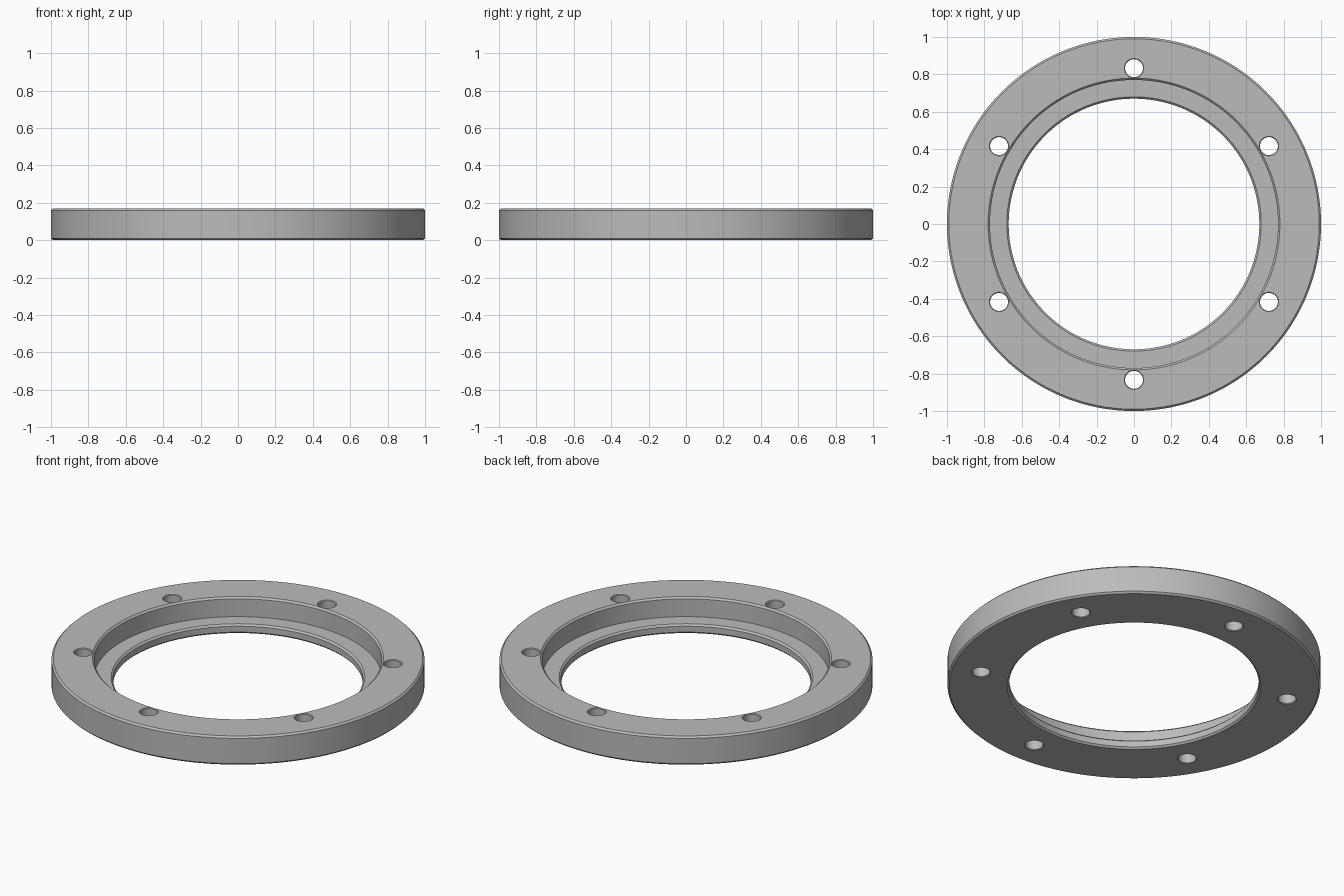
import bpy, bmesh
from math import cos, sin, radians, pi
from mathutils import Matrix, Vector

cube = bpy.data.objects.get("Cube")
if cube:
    bpy.data.objects.remove(cube, do_unlink=True)

HEIGHT, FLOOR, BEVEL = 0.17, 0.055, 0.01
OUTER, RECESS, BORE = 1.0, 0.77, 0.67
HOLE, HOLE_CIRCLE, HOLE_EDGE = 0.048, 0.833, 0.004

steel = bpy.data.materials.new("light_grey_metal")
steel.use_nodes = True
grey = (0.5, 0.5, 0.5, 1)
steel.diffuse_color = grey
steel.node_tree.nodes["Principled BSDF"].inputs["Base Color"].default_value = grey


def lathe(bm, profile, steps, centre=(0, 0)):
    """Revolve a closed (radius, height) profile about a vertical axis."""
    rings = []
    for i in range(steps):
        a = 2 * pi * i / steps
        rings.append([bm.verts.new((centre[0] + r * cos(a), centre[1] + r * sin(a), z))
                      for r, z in profile])
    n = len(profile)
    for i in range(steps):
        a, b = rings[i], rings[(i + 1) % steps]
        for j in range(n):
            k = (j + 1) % n
            bm.faces.new((a[j], b[j], b[k], a[k]))


def finish(bm, name):
    bmesh.ops.recalc_face_normals(bm, faces=bm.faces)
    mesh = bpy.data.meshes.new(name)
    bm.to_mesh(mesh)
    bm.free()
    mesh.materials.append(steel)
    obj = bpy.data.objects.new(name, mesh)
    bpy.context.collection.objects.link(obj)
    return obj


# Flange ring: chamfered rims, stepped recess and inner lip
bm = bmesh.new()
lathe(bm, [
    (BORE + BEVEL, 0), (OUTER - BEVEL, 0), (OUTER, BEVEL),
    (OUTER, HEIGHT - BEVEL), (OUTER - BEVEL, HEIGHT),
    (RECESS + BEVEL, HEIGHT), (RECESS, HEIGHT - BEVEL), (RECESS, FLOOR),
    (BORE + BEVEL, FLOOR), (BORE, FLOOR - BEVEL), (BORE, BEVEL),
], 192)
ring = finish(bm, "flange_ring")

# Bolt holes: six cutters, slightly flared at both faces
bm = bmesh.new()
flare = HOLE + 2 * HOLE_EDGE
for i in range(6):
    a = radians(30 + 60 * i)
    cx, cy = HOLE_CIRCLE * cos(a), HOLE_CIRCLE * sin(a)
    levels = [(flare, -HOLE_EDGE), (HOLE, HOLE_EDGE),
              (HOLE, HEIGHT - HOLE_EDGE), (flare, HEIGHT + HOLE_EDGE)]
    loops = [[bm.verts.new((cx + r * cos(2 * pi * s / 40), cy + r * sin(2 * pi * s / 40), z))
              for s in range(40)] for r, z in levels]
    for low, high in zip(loops, loops[1:]):
        for s in range(40):
            t = (s + 1) % 40
            bm.faces.new((low[s], low[t], high[t], high[s]))
    bm.faces.new(loops[0])
    bm.faces.new(loops[-1])
cutter = finish(bm, "bolt_hole_cutter")

cut = ring.modifiers.new("bolt_holes", 'BOOLEAN')
cut.operation = 'DIFFERENCE'
cut.solver = 'EXACT'
cut.object = cutter
bpy.context.view_layer.objects.active = ring
ring.select_set(True)
bpy.ops.object.modifier_apply(modifier=cut.name)
bpy.data.objects.remove(cutter, do_unlink=True)

# Smooth walls with crisp edges
bpy.ops.object.shade_smooth_by_angle(angle=radians(30))
